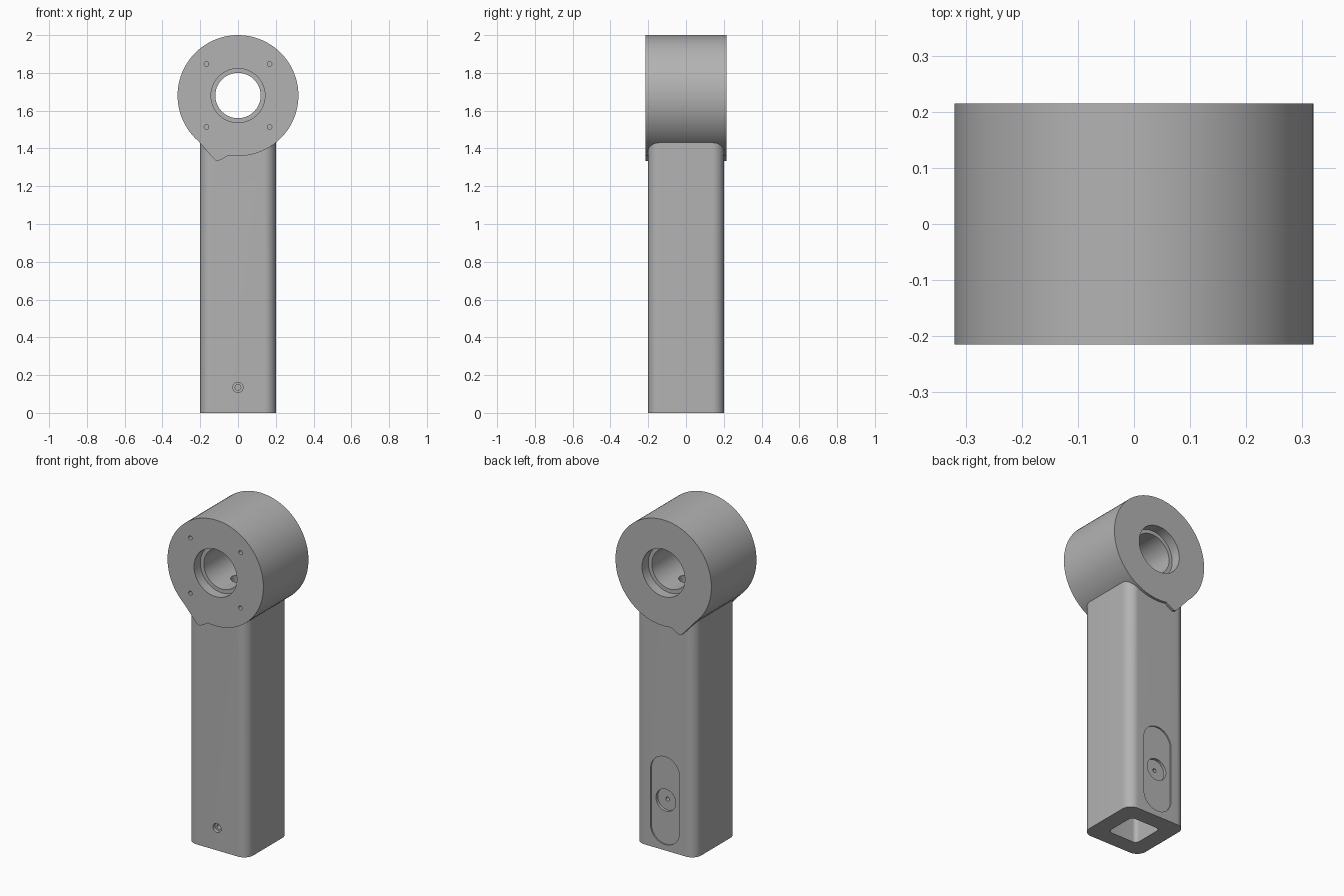
import bpy, bmesh
from math import sin, cos, radians

cube = bpy.data.objects.get("Cube")
if cube:
    bpy.data.objects.remove(cube, do_unlink=True)

grey = bpy.data.materials.new("plain grey")
grey.use_nodes = True
COLOUR = (0.45, 0.45, 0.45, 1)
grey.diffuse_color = COLOUR
grey.node_tree.nodes["Principled BSDF"].inputs["Base Color"].default_value = COLOUR

HEAD_Z, HEAD_R, HEAD_Y = 1.68, 0.32, 0.215
WALL = 0.2


def rounded(w, h, r, cx=0, cy=0, steps=12):
    """Outline of a rounded rectangle given by half sizes; a circle when w = h = r."""
    pts = []
    for q, (sx, sy) in enumerate([(1, 1), (-1, 1), (-1, -1), (1, -1)]):
        for i in range(steps + 1):
            a = radians(90 * (q + i / steps))
            p = (cx + sx * (w - r) + r * cos(a), cy + sy * (h - r) + r * sin(a))
            if not pts or abs(p[0] - pts[-1][0]) + abs(p[1] - pts[-1][1]) > 1e-5:
                pts.append(p)
    if abs(pts[0][0] - pts[-1][0]) + abs(pts[0][1] - pts[-1][1]) < 1e-5:
        pts.pop()
    return pts


def circle(r, cx=0, cy=0, steps=12):
    return rounded(r, r, r, cx, cy, steps)


def prism(name, outline, start, end, axis):
    """Extrude an outline between two positions along y or z."""
    bm = bmesh.new()

    def ring(t):
        return [bm.verts.new((u, t, v) if axis == "Y" else (u, v, t)) for u, v in outline]

    a, b = ring(start), ring(end)
    bm.faces.new(a)
    bm.faces.new(b)
    for i in range(len(a)):
        j = (i + 1) % len(a)
        bm.faces.new((a[i], a[j], b[j], b[i]))
    bmesh.ops.recalc_face_normals(bm, faces=bm.faces)
    mesh = bpy.data.meshes.new(name)
    bm.to_mesh(mesh)
    bm.free()
    mesh.materials.append(grey)
    obj = bpy.data.objects.new(name, mesh)
    bpy.context.collection.objects.link(obj)
    return obj


def combine(body, tool, operation):
    """Apply a boolean and remove the tool."""
    mod = body.modifiers.new(operation, "BOOLEAN")
    mod.operation, mod.object, mod.solver = operation, tool, "EXACT"
    bpy.context.view_layer.objects.active = body
    bpy.ops.object.modifier_apply(modifier=mod.name)
    bpy.data.objects.remove(tool, do_unlink=True)


# Round head with a small lip where it meets the stem
profile = [(HEAD_R * cos(radians(a)), HEAD_Z + HEAD_R * sin(radians(a)))
           for a in range(-99, 230, 4)]
profile += [(x, HEAD_Z + z) for x, z in
            [(-0.14, -0.322), (-0.12, -0.342), (-0.105, -0.346), (-0.085, -0.337)]]
head = prism("head", profile, -HEAD_Y, HEAD_Y, "Y")

# Hollow square stem
body = prism("stem_and_head", rounded(WALL, WALL, 0.06), 0, 1.55, "Z")
combine(body, head, "UNION")

cutters = [
    # Stem cavity and the wire passage up to the bore
    (rounded(0.1, 0.1, 0.025), -0.1, 1.25, "Z"),
    (circle(0.04), 1.2, HEAD_Z, "Z"),
    # Bore through the head
    (circle(0.12, 0, HEAD_Z, 16), -0.4, 0.4, "Y"),
    # Recessed slot, button well and pin hole on the back
    (rounded(0.097, 0.265, 0.097, 0, 0.3), WALL - 0.008, 0.3, "Y"),
    (circle(0.066, 0, 0.3), WALL - 0.025, 0.3, "Y"),
    (circle(0.012, 0, 0.3, 5), 0.05, 0.3, "Y"),
    # Stepped screw hole on the front
    (circle(0.027, 0, 0.135, 6), -0.3, 0.02 - WALL, "Y"),
    (circle(0.015, 0, 0.135, 6), -0.3, -0.05, "Y"),
]
# Bearing seats at both ends of the bore
for side in (-1, 1):
    cutters.append((circle(0.143, 0, HEAD_Z, 16), side * (HEAD_Y - 0.06), side * 0.4, "Y"))
# Four mounting holes on the front
for x in (-0.167, 0.167):
    for z in (-0.167, 0.167):
        cutters.append((circle(0.012, x, HEAD_Z + z, 5), -0.3, 0.06 - HEAD_Y, "Y"))

for outline, start, end, axis in cutters:
    combine(body, prism("cutter", outline, start, end, axis), "DIFFERENCE")

bpy.ops.object.select_all(action="DESELECT")
body.select_set(True)
bpy.context.view_layer.objects.active = body
bpy.ops.object.shade_smooth_by_angle(angle=radians(30))
